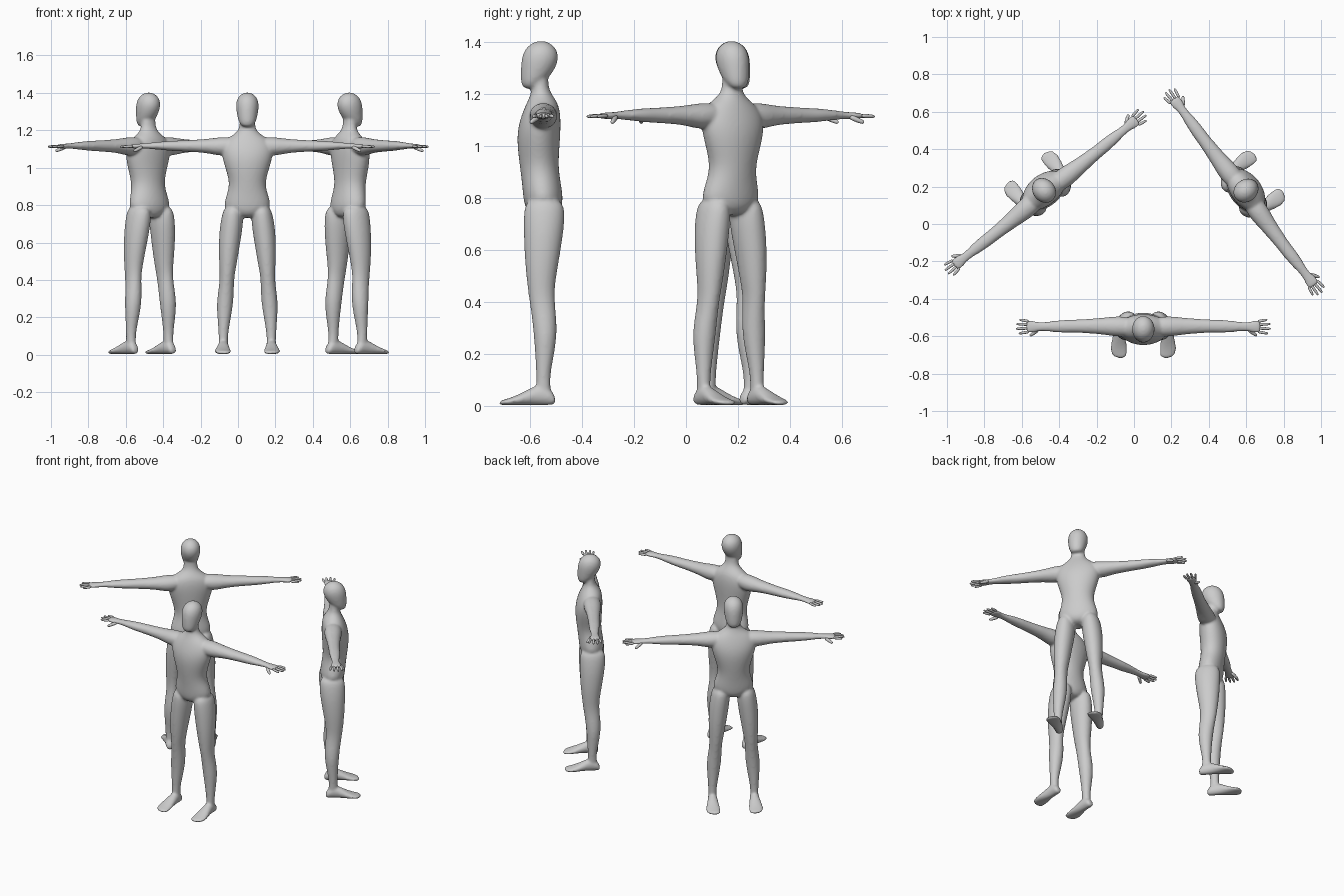
import bpy, bmesh, math
from mathutils import Vector

cube = bpy.data.objects.get("Cube")
if cube:
    bpy.data.objects.remove(cube, do_unlink=True)

grey = bpy.data.materials.new("light_grey")
grey.use_nodes = True
grey.diffuse_color = (0.6, 0.6, 0.6, 1)
grey.node_tree.nodes["Principled BSDF"].inputs["Base Color"].default_value = (0.6, 0.6, 0.6, 1)


def loft(bm, axis, rows, side=1, sides=16):
    """Skin oval rings along an axis; row = position, low/high of the other two axes."""
    rings = []
    for t, a0, a1, b0, b1 in rows:
        ring = []
        for i in range(sides):
            ang = math.tau * i / sides
            a = (a0 + a1) / 2 + 1.025 * (a1 - a0) / 2 * math.cos(ang)
            b = (b0 + b1) / 2 + 1.025 * (b1 - b0) / 2 * math.sin(ang)
            x, y, z = {"x": (t, a, b), "y": (a, t, b), "z": (a, b, t)}[axis]
            ring.append(bm.verts.new((x * side, y, z)))
        rings.append(ring)
    for r, s in zip(rings, rings[1:]):
        for i in range(sides):
            j = (i + 1) % sides
            bm.faces.new((r[i], r[j], s[j], s[i]))
    bm.faces.new(rings[0][::-1])
    bm.faces.new(rings[-1])


def digit(bm, start, end, radius, side):
    """Tapered finger between two points."""
    start, end = Vector(start), Vector(end)
    rings = []
    d = (end - start).normalized()
    u = d.cross(Vector((0, 0, 1))).normalized()
    v = d.cross(u)
    for f, k in ((0, 1), (0.45, 1), (0.85, 0.85), (1, 0.5)):
        c = start.lerp(end, f)
        ring = []
        for i in range(8):
            ang = math.tau * i / 8
            p = c + radius * k * (u * math.cos(ang) + v * math.sin(ang))
            ring.append(bm.verts.new((p.x * side, p.y, p.z)))
        rings.append(ring)
    for r, s in zip(rings, rings[1:]):
        for i in range(8):
            j = (i + 1) % 8
            bm.faces.new((r[i], r[j], s[j], s[i]))
    bm.faces.new(rings[0][::-1])
    bm.faces.new(rings[-1])


# Torso and neck: height, half width, front, back
torso = [(.73, .04, -.04, .05), (.76, .105, -.07, .07), (.80, .128, -.077, .076),
         (.86, .108, -.082, .066), (.92, .093, -.09, .057), (1.0, .118, -.1, .062),
         (1.06, .135, -.099, .066), (1.11, .14, -.086, .066), (1.15, .115, -.07, .06),
         (1.175, .076, -.058, .048), (1.2, .047, -.048, .03), (1.23, .041, -.043, .018),
         (1.29, .04, -.04, .02)]
head = [(1.218, .02, -.072, -.04), (1.232, .04, -.084, -.01), (1.26, .05, -.087, .02),
        (1.30, .058, -.086, .048), (1.34, .062, -.083, .06), (1.375, .052, -.068, .049),
        (1.395, .03, -.042, .024), (1.402, .01, -.02, .004)]
# Limbs: position along the limb, then low/high on the other two axes
leg = [(.80, .03, .12, -.065, .072), (.74, .02, .138, -.076, .084), (.66, .028, .15, -.075, .076),
       (.56, .045, .153, -.071, .06), (.48, .058, .15, -.063, .046), (.42, .07, .147, -.056, .042),
       (.36, .072, .152, -.046, .048), (.28, .075, .164, -.037, .053), (.20, .088, .16, -.031, .042),
       (.12, .102, .154, -.027, .026), (.07, .104, .153, -.028, .028), (.03, .106, .15, -.028, .032)]
foot = [(.047, .112, .146, .008, .03), (.034, .103, .154, .003, .06), (0, .10, .156, .003, .085),
        (-.04, .098, .16, .003, .074), (-.09, .09, .173, .003, .046), (-.13, .086, .179, .003, .03),
        (-.156, .089, .165, .003, .023), (-.17, .095, .145, .004, .018)]
arm = [(.05, -.05, .045, 1.09, 1.16), (.12, -.055, .055, 1.062, 1.165), (.17, -.05, .052, 1.068, 1.16),
       (.22, -.042, .046, 1.079, 1.153), (.30, -.036, .04, 1.085, 1.148), (.37, -.032, .036, 1.088, 1.145),
       (.42, -.034, .036, 1.091, 1.143), (.48, -.03, .03, 1.097, 1.138), (.54, -.023, .022, 1.102, 1.131),
       (.565, -.027, .025, 1.102, 1.129), (.60, -.037, .034, 1.102, 1.127), (.63, -.035, .033, 1.105, 1.125)]

body = bmesh.new()
hands = bmesh.new()
for part in (torso, head):
    loft(body, "z", [(z, -w, w, f, b) for z, w, f, b in part])
for side in (1, -1):
    loft(body, "z", leg, side)
    loft(body, "y", foot, side)
    loft(body, "x", arm, side)
    # Four fingers and a thumb
    for y, tip in ((-.028, .667), (-.009, .682), (.01, .68), (.027, .663)):
        digit(hands, (.61, y, 1.115), (tip, y * 1.35, 1.112), .0085, side)
    digit(hands, (.56, -.016, 1.112), (.607, -.05, 1.088), .011, side)


def finish(bm, name):
    bmesh.ops.recalc_face_normals(bm, faces=bm.faces)
    mesh = bpy.data.meshes.new(name)
    bm.to_mesh(mesh)
    bm.free()
    mesh.materials.append(grey)
    for p in mesh.polygons:
        p.use_smooth = True
    return mesh


body_mesh = finish(body, "body")
hand_mesh = finish(hands, "fingers")

# Three figures standing in a triangle, each facing outward
places = (("front", .05, -.548, 0), ("back_right", -.472, .168, 218.7), ("back_left", .587, .17, 127))
for label, x, y, turn in places:
    for mesh in (body_mesh, hand_mesh):
        ob = bpy.data.objects.new(label + "_figure_" + mesh.name, mesh)
        bpy.context.collection.objects.link(ob)
        ob.location = (x, y, 0)
        ob.rotation_euler.z = math.radians(turn)
        sub = ob.modifiers.new("round", "SUBSURF")
        sub.levels = sub.render_levels = 2 if mesh is body_mesh else 1
        if mesh is body_mesh:
            # Fuse the limbs into one skin and soften the joins
            fuse = ob.modifiers.new("fuse", "REMESH")
            fuse.mode = "VOXEL"
            fuse.voxel_size = .007
            fuse.use_smooth_shade = True
            soft = ob.modifiers.new("soften", "SMOOTH")
            soft.factor = .5
            soft.iterations = 8
